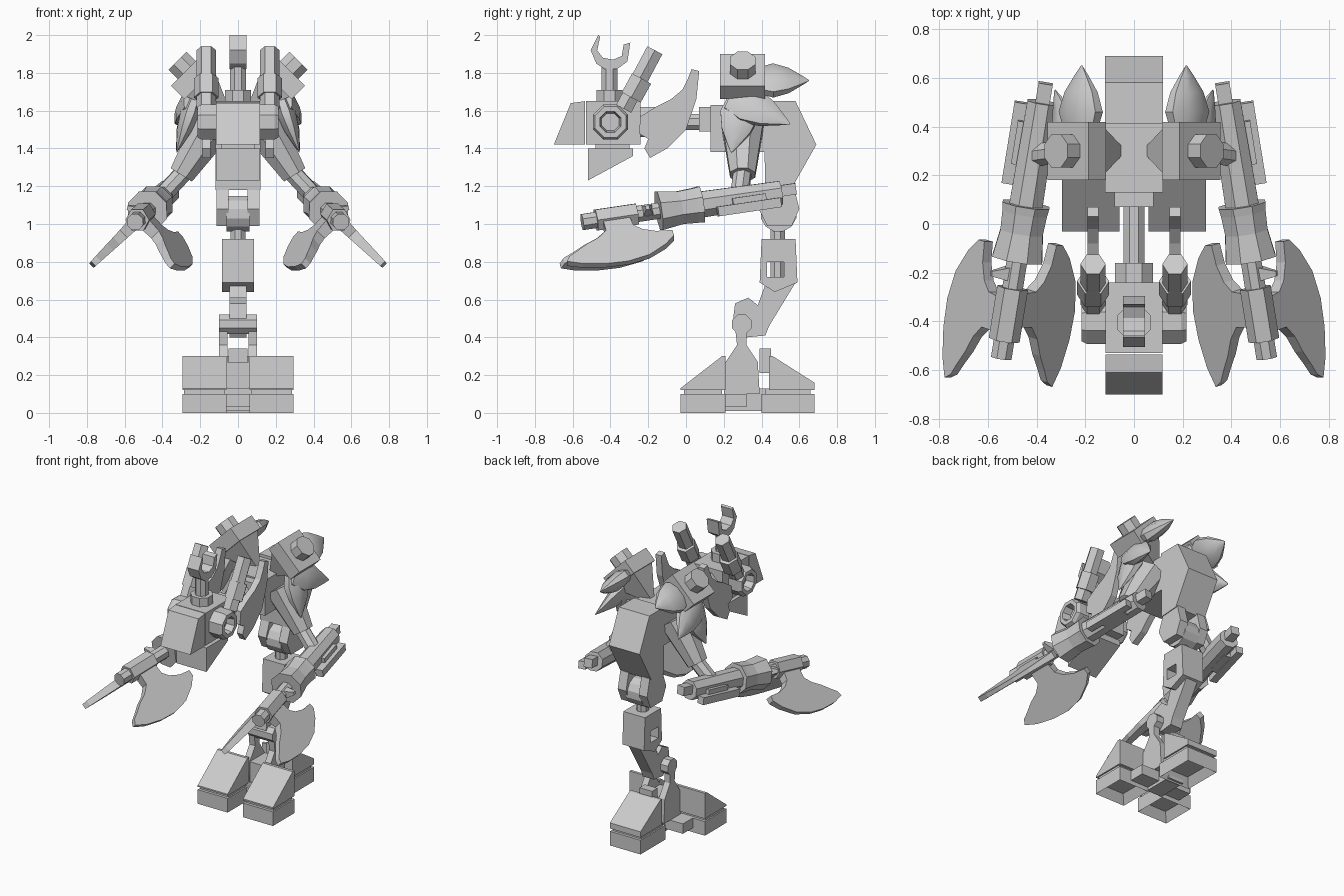
import bpy, bmesh, math
from mathutils import Vector as V

if "Cube" in bpy.data.objects:
    bpy.data.objects.remove(bpy.data.objects["Cube"])

GREY = (0.6, 0.6, 0.6, 1)
mat = bpy.data.materials.new("plain grey")
mat.use_nodes = True
mat.diffuse_color = GREY
mat.node_tree.nodes["Principled BSDF"].inputs["Base Color"].default_value = GREY


def finish(name, bm, mirror=False, smooth=False):
    bmesh.ops.recalc_face_normals(bm, faces=bm.faces)
    me = bpy.data.meshes.new(name)
    bm.to_mesh(me)
    bm.free()
    me.materials.append(mat)
    ob = bpy.data.objects.new(name, me)
    bpy.context.collection.objects.link(ob)
    if mirror:
        ob.modifiers.new("mirror", "MIRROR").use_mirror_merge = False
    if smooth:
        bpy.ops.object.select_all(action='DESELECT')
        ob.select_set(True)
        bpy.context.view_layer.objects.active = ob
        bpy.ops.object.shade_smooth_by_angle(angle=math.radians(35))
    return ob


def skin(rings):
    """Join equal rings of points into a closed capped body."""
    bm = bmesh.new()
    rows = [[bm.verts.new(p) for p in ring] for ring in rings]
    n = len(rows[0])
    for a, b in zip(rows, rows[1:]):
        for i in range(n):
            j = (i + 1) % n
            bm.faces.new((a[i], a[j], b[j], b[i]))
    bm.faces.new(rows[0])
    bm.faces.new(rows[-1])
    return bm


def prism(name, pts, x0, x1, mirror=False):
    """Side outline of (y, z) points stretched from x0 to x1."""
    return finish(name, skin([[(x, y, z) for y, z in pts] for x in (x0, x1)]), mirror)


def box(name, x, y, z, mirror=False):
    rect = [(y[0], z[0]), (y[1], z[0]), (y[1], z[1]), (y[0], z[1])]
    return prism(name, rect, x[0], x[1], mirror)


def spindle(name, p0, p1, prof, n=8, normal=(0, 0, 1), flat=1, mirror=False, smooth=False):
    """Polygonal body from p0 to p1 with (fraction, radius) profile."""
    p0, p1 = V(p0), V(p1)
    axis = (p1 - p0).normalized()
    u = V(normal)
    u = (u - axis * u.dot(axis)).normalized()
    w = axis.cross(u)
    angles = [math.tau * (i + 0.5) / n for i in range(n)]
    rings = []
    for t, r in prof:
        c = p0.lerp(p1, t)
        rings.append([c + u * math.cos(a) * r * flat + w * math.sin(a) * r for a in angles])
    return finish(name, skin(rings), mirror, smooth)


def rod(name, p0, p1, r0, r1=None, **kw):
    return spindle(name, p0, p1, [(0, r0), (1, r1 or r0)], **kw)


def leaf(name, p0, p1, r, normal, flat=0.5):
    prof = [(0, r * 0.75), (0.3, r), (0.6, r * 0.75), (0.85, r * 0.32), (1, 0.004)]
    spindle(name, p0, p1, prof, normal=normal, flat=flat, mirror=True, smooth=True)


def foot_pad(name, x, y, wedge, mirror):
    """Base block hollow underneath, with a sloped block above it."""
    pad = box(name + "_base", x, y, (0, 0.1), mirror)
    bm = bmesh.new()
    bm.from_mesh(pad.data)
    sole = min(bm.faces, key=lambda f: f.calc_center_median().z)
    bmesh.ops.inset_region(bm, faces=[sole], thickness=0.05)
    for v in sole.verts:
        v.co.z += 0.06
    bm.to_mesh(pad.data)
    bm.free()
    box(name + "_filler", (x[0] + 0.01, x[1] - 0.01), (y[0] + 0.02, y[1] - 0.02),
        (0.09, 0.13), mirror)
    prism(name + "_wedge", wedge, x[0], x[1], mirror)


# Two front foot pads and one rear pad
foot_pad("front_foot", (0.06, 0.295), (-0.03, 0.21),
         [(-0.03, 0.12), (0.21, 0.12), (0.21, 0.3), (0.19, 0.3), (-0.03, 0.13)], True)
foot_pad("rear_foot", (-0.12, 0.12), (0.4, 0.68),
         [(0.44, 0.12), (0.68, 0.12), (0.68, 0.16), (0.46, 0.3), (0.44, 0.3)], False)

# Foot core and ankle
box("foot_core", (-0.06, 0.06), (0.2, 0.42), (0.01, 0.13))
box("foot_crossbar", (-0.2, 0.2), (0.18, 0.32), (0.03, 0.1))
box("foot_hump", (-0.06, 0.06), (0.21, 0.38), (0.12, 0.27))
box("heel_block", (-0.05, 0.05), (0.39, 0.45), (0.21, 0.34))
prism("ankle_strut", [(0.2, 0.1), (0.39, 0.1), (0.38, 0.27), (0.32, 0.36), (0.32, 0.45),
                      (0.26, 0.45), (0.27, 0.36), (0.21, 0.27)], 0.055, 0.1, True)
rod("ankle_pin", (-0.1, 0.295, 0.47), (0.1, 0.295, 0.47), 0.056)

# Shin, knee block with window, hip joint
prism("shin", [(0.58, 0.69), (0.44, 0.46), (0.42, 0.41), (0.32, 0.4), (0.25, 0.5), (0.26, 0.58),
               (0.33, 0.61), (0.38, 0.57), (0.42, 0.68)], -0.045, 0.045)
knee = prism("knee_block", [(0.4, 0.92), (0.58, 0.92), (0.59, 0.69), (0.47, 0.64), (0.39, 0.69)],
             -0.085, 0.085)
cutter = box("knee_window_cutter", (-0.2, 0.2), (0.43, 0.52), (0.72, 0.8))
cutter.hide_render = True
cutter.hide_viewport = True
cut = knee.modifiers.new("window", "BOOLEAN")
cut.object = cutter
cut.solver = 'EXACT'
rod("knee_peg", (0, 0.485, 0.72), (0, 0.485, 1.0), 0.042, normal=(1, 0, 0))
rod("hip_drum", (-0.06, 0.49, 1.055), (0.06, 0.49, 1.055), 0.097, n=12)
prism("hip_flange", [(0.43, 1.2), (0.57, 1.2), (0.6, 1.08), (0.56, 0.99), (0.43, 0.99),
                     (0.385, 1.08)], 0.05, 0.115, True)

# Torso and neck
prism("torso", [(0.41, 1.65), (0.58, 1.65), (0.69, 1.42), (0.56, 1.19), (0.42, 1.18)], -0.12, 0.12)
box("chest", (-0.12, 0.12), (0.13, 0.42), (1.38, 1.63))
box("neck_base", (-0.08, 0.08), (0.07, 0.14), (1.49, 1.62))
rod("neck_rod", (0, 0.1, 1.54), (0, -0.22, 1.54), 0.047)
rod("neck_collar", (0, -0.16, 1.54), (0, -0.25, 1.54), 0.085)

# Head
box("head", (-0.117, 0.117), (-0.53, -0.24), (1.42, 1.65))
prism("muzzle", [(-0.535, 1.42), (-0.535, 1.65), (-0.61, 1.64), (-0.7, 1.42)], -0.117, 0.117)
prism("jaw", [(-0.52, 1.4), (-0.28, 1.4), (-0.28, 1.36), (-0.52, 1.23)], -0.117, 0.117)
box("jaw_joint", (-0.09, 0.09), (-0.48, -0.3), (1.38, 1.44))
spindle("head_socket", (0.11, -0.4, 1.54), (0.215, -0.4, 1.54),
        [(0, 0.1), (0.8, 0.1), (1, 0.088), (1, 0.06), (0.45, 0.05)], mirror=True)

# Crest on top of the head
rod("crest_base", (0, -0.405, 1.64), (0, -0.405, 1.71), 0.075, normal=(1, 0, 0))
rod("crest_stem", (0, -0.405, 1.7), (0, -0.405, 1.85), 0.045, normal=(1, 0, 0))
prism("crest_crescent", [(-0.465, 2.0), (-0.505, 1.92), (-0.475, 1.85), (-0.43, 1.82),
                         (-0.365, 1.82), (-0.31, 1.86), (-0.295, 1.96), (-0.33, 1.95),
                         (-0.34, 1.89), (-0.385, 1.87), (-0.44, 1.88), (-0.47, 1.92),
                         (-0.455, 1.99)], -0.045, 0.045)

# Horn bars and side blades of the head
rod("horn_bar", (0.168, -0.33, 1.61), (0.168, -0.165, 1.92), 0.052, n=6,
    normal=(0, 1, 0), mirror=True)
rod("horn_clamp", (0.168, -0.29, 1.67), (0.168, -0.235, 1.77), 0.066, n=6,
    normal=(0, 1, 0), mirror=True)
prism("head_blade", [(0.03, 1.82), (0.07, 1.81), (0.055, 1.66), (0, 1.5), (-0.1, 1.4),
                     (-0.19, 1.35), (-0.22, 1.4), (-0.2, 1.45), (-0.25, 1.48), (-0.24, 1.57),
                     (-0.16, 1.62), (-0.08, 1.66), (-0.02, 1.71), (0.01, 1.77)],
      0.145, 0.19, True)

# Tilted shoulder pads with studs and pointed leaves
OUT = V((1, 0, 1)).normalized()
pad_mid = V((0.235, 0.3, 1.78))
rod("shoulder_pad", pad_mid - OUT * 0.05, pad_mid + OUT * 0.05, 0.168, n=4,
    normal=(0, 1, 0), mirror=True)
rod("shoulder_stud", pad_mid + OUT * 0.04, pad_mid + OUT * 0.12, 0.073,
    normal=(0, 1, 0), mirror=True)
rod("shoulder_mount", pad_mid - OUT * 0.04, pad_mid - OUT * 0.27, 0.15, 0.01, n=4,
    normal=(0, 1, 0), mirror=True)
leaf("shoulder_back_leaf", (0.22, 0.38, 1.76), (0.215, 0.65, 1.76), 0.115, OUT, 0.5)
leaf("shoulder_low_leaf", (0.24, 0.24, 1.67), (0.325, 0.55, 1.53), 0.11, (1, 0, 0.5), 0.5)
leaf("upper_arm_leaf", (0.23, 0.3, 1.66), (0.325, 0.24, 1.38), 0.11, (1, 0, 0.4), 0.5)

# Upper arm and elbow
rod("upper_arm", (0.13, 0.3, 1.53), (0.3, 0.3, 1.26), 0.12, 0.072, mirror=True)
rod("elbow_rod", (0.28, 0.3, 1.28), (0.42, 0.28, 1.13), 0.05, mirror=True)

# Forearm, cuff and weapon handle along one straight axis
back, tip = V((0.375, 0.5, 1.165)), V((0.545, -0.55, 1.01))
axis = (tip - back).normalized()


def along(d, off=(0, 0, 0)):
    return back + axis * d + V(off)


def arm_rod(name, a, b, r0, r1=None, off=(0, 0, 0), n=8):
    rod(name, along(a, off), along(b, off), r0, r1, n=n, mirror=True)


arm_rod("forearm", 0.0, 0.46, 0.068, 0.075)
arm_rod("forearm_prong", -0.08, 0.05, 0.042, off=(0.0, 0, 0.01), n=4)
arm_rod("forearm_side_rail", 0.0, 0.34, 0.036, off=(0.09, 0, -0.05), n=4)
arm_rod("forearm_rail_bridge", 0.08, 0.26, 0.055, off=(0.05, 0, -0.03), n=4)
spindle("cuff", along(0.43), along(0.66), [(0, 0.105), (0.15, 0.1), (0.5, 0.095), (1, 0.112)],
        mirror=True)
arm_rod("weapon_handle", 0.6, 1.075, 0.046)
arm_rod("weapon_sleeve", 0.78, 1.0, 0.064, n=6)
side_dir = V((0.75, 0, 0.2))
rod("handle_spike", along(0.72), along(0.72) + side_dir * 0.13, 0.05, 0.015, n=4,
    normal=axis, mirror=True)

# Twin horned axe blades, thinning towards the edge
outline = [(0.07, 0.02), (0.07, 0.12), (0.12, 0.165), (0.19, 0.2), (0.25, 0.24), (0.3, 0.27),
           (0.32, 0.305), (0.24, 0.34), (0.12, 0.365), (0, 0.37), (-0.12, 0.345),
           (-0.22, 0.285), (-0.275, 0.23), (-0.275, 0.19), (-0.19, 0.18), (-0.12, 0.15),
           (-0.08, 0.11), (-0.07, 0.02)]
for name, sx, d, reach in (("outer_axe_blade", 1, 0.9, 0.94), ("inner_axe_blade", -1, 0.87, 1)):
    radial = V((sx, 0, -1))
    radial = (radial - axis * radial.dot(axis)).normalized()
    thick = axis.cross(radial)
    rings = [[along(d) + axis * u + radial * w * reach + thick * s * (0.036 - 0.06 * w)
              for u, w in outline] for s in (-1, 1)]
    finish(name, skin(rings), True)
